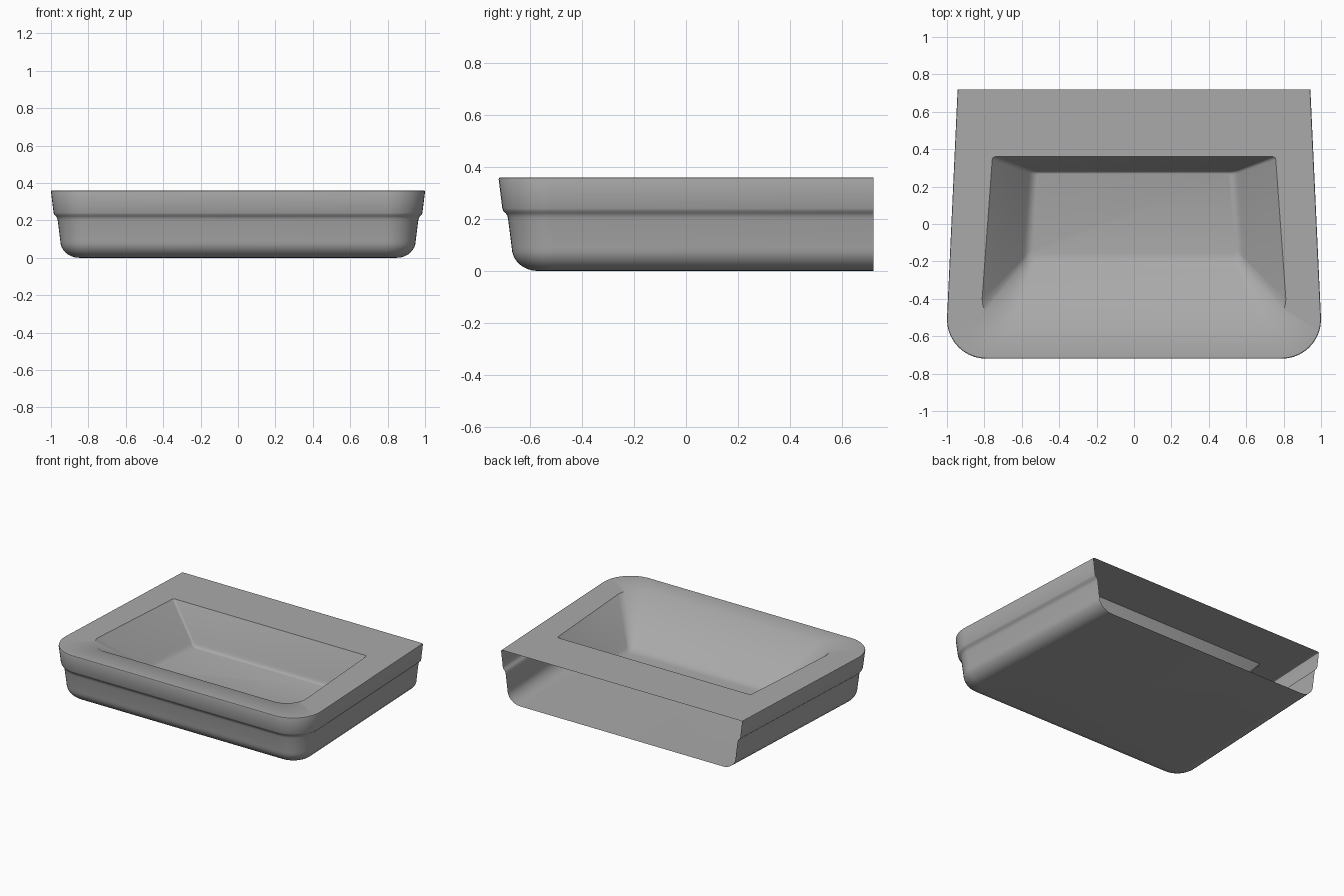
import bpy, bmesh
from math import cos, sin, pi

cube = bpy.data.objects.get("Cube")
if cube:
    bpy.data.objects.remove(cube, do_unlink=True)

grey = bpy.data.materials.new("matte grey")
grey.use_nodes = True
colour = (0.4, 0.4, 0.4, 1)
grey.diffuse_color = colour
grey.node_tree.nodes["Principled BSDF"].inputs["Base Color"].default_value = colour


def arc(cx, cy, r, start, steps):
    """Quarter turn, clockwise seen from above."""
    angles = [start - i * pi / 2 / steps for i in range(steps + 1)]
    return [(cx + r * cos(a), cy + r * sin(a)) for a in angles]


def mirrored(half):
    return half + [(-x, y) for x, y in reversed(half)]


def u_path(back_x, front_x, front_y, back_y, r):
    """Tapered U outline, from the back left round the front to the back right."""
    corner = arc(front_x - r, front_y + r, r, 0, 10)
    return mirrored([(back_x, back_y)] + corner)


def ring(bm, path, z):
    return [bm.verts.new((x, y, z)) for x, y in path]


def bridge(bm, upper, lower, closed=False):
    n = len(upper)
    for i in range(n if closed else n - 1):
        j = (i + 1) % n
        bm.faces.new((upper[i], upper[j], lower[j], lower[i]))


def finish(bm, name):
    mesh = bpy.data.meshes.new(name)
    bm.to_mesh(mesh)
    bm.free()
    obj = bpy.data.objects.new(name, mesh)
    bpy.context.collection.objects.link(obj)
    mesh.materials.append(grey)
    bpy.ops.object.select_all(action="DESELECT")
    obj.select_set(True)
    bpy.context.view_layer.objects.active = obj
    bpy.ops.object.shade_smooth_by_angle(angle=pi / 5)


def outer_path(inset):
    return u_path(0.943 - inset, 1 - inset, -0.72 + inset, 0.72, 0.21 - inset)


# Outer shell: stepped skirt with rounded foot, flat underside, open back
LIP = 0.006
skirt = [(LIP, 0.36), (0.002, 0.358), (0, 0.352), (0.014, 0.24),
         (0.018, 0.23), (0.027, 0.222), (0.033, 0.212), (0.036, 0.2), (0.05, 0.09)]
skirt += [(0.15 - 0.1 * cos(a), 0.09 - 0.09 * sin(a))
          for a in [i * pi / 16 for i in range(1, 9)]]
bm = bmesh.new()
rings = [ring(bm, outer_path(d), z) for d, z in skirt]
for upper, lower in zip(rings, rings[1:]):
    # The outline runs clockwise, so the outside is on the left
    bridge(bm, upper, lower)
bm.faces.new(rings[-1])
bmesh.ops.recalc_face_normals(bm, faces=bm.faces)
bm.faces.ensure_lookup_table()
if bm.faces[-1].normal.z > 0:
    bmesh.ops.reverse_faces(bm, faces=bm.faces)
finish(bm, "outer_shell")


# Deck with sunken basin: steep back, sloping sides, long front ramp
def mix(a, b, t):
    return a + (b - a) * t


def basin_path(t):
    back_x, front_x = mix(0.758, 0.54, t), mix(0.812, 0.57, t)
    front_y, back_y = mix(-0.55, -0.2, t), mix(0.36, 0.28, t)
    r, rb = mix(0.15, 0.04, t), 0.016
    back = arc(back_x - rb, back_y - rb, rb, pi / 2, 4)
    return mirrored(back + arc(front_x - r, front_y + r, r, 0, 10))


BACK = 4    # extra points in each rounded back corner
bm = bmesh.new()
deck = ring(bm, outer_path(LIP), 0.36)
levels = [(0, 0.36), (0.86, 0.148), (0.92, 0.13), (0.98, 0.117), (1.05, 0.108), (1.12, 0.105)]
basin = [ring(bm, basin_path(t), z) for t, z in levels]
rim = basin[0]
bridge(bm, deck, rim[BACK:-BACK])
bm.faces.new([deck[0]] + rim[BACK::-1] + rim[:-BACK - 2:-1] + [deck[-1]])
for upper, lower in zip(basin, basin[1:]):
    bridge(bm, upper, lower, closed=True)
bm.faces.new(basin[-1])
bmesh.ops.recalc_face_normals(bm, faces=bm.faces)
bm.faces.ensure_lookup_table()
if bm.faces[-1].normal.z < 0:
    bmesh.ops.reverse_faces(bm, faces=bm.faces)
finish(bm, "deck_and_basin")
